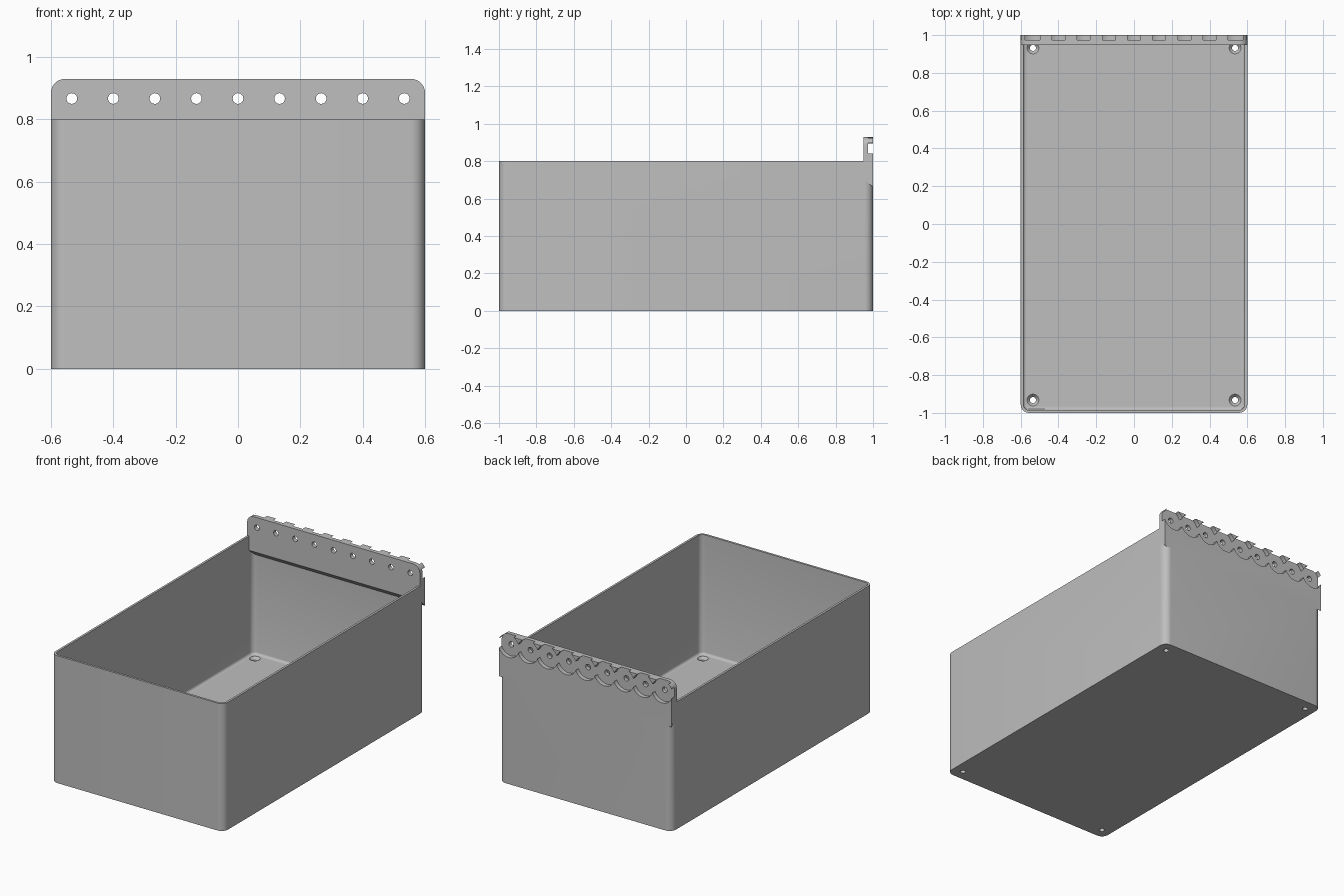
import bpy, bmesh, math
from mathutils import Matrix

if "Cube" in bpy.data.objects:
    bpy.data.objects.remove(bpy.data.objects["Cube"])

grey = bpy.data.materials.new("plain_grey")
grey.use_nodes = True
grey.diffuse_color = (0.52, 0.52, 0.52, 1)
grey.node_tree.nodes["Principled BSDF"].inputs["Base Color"].default_value = grey.diffuse_color


def make(name, bm):
    bmesh.ops.recalc_face_normals(bm, faces=bm.faces)
    mesh = bpy.data.meshes.new(name)
    bm.to_mesh(mesh)
    bm.free()
    mesh.materials.append(grey)
    ob = bpy.data.objects.new(name, mesh)
    bpy.context.collection.objects.link(ob)
    return ob


def rounded_block(name, half_x, half_y, z0, z1, radius, floor_radius=0):
    """Upright block with rounded vertical corners and an optional floor fillet."""
    bm = bmesh.new()
    bmesh.ops.create_cube(bm, size=1, matrix=Matrix.Translation((0, 0, (z0 + z1) / 2))
                          @ Matrix.Diagonal((2 * half_x, 2 * half_y, z1 - z0, 1)))
    upright = [e for e in bm.edges if abs(e.verts[0].co.z - e.verts[1].co.z) > 0.01]
    bmesh.ops.bevel(bm, geom=upright, offset=radius, segments=8, profile=0.5, affect='EDGES')
    if floor_radius:
        low = [e for e in bm.edges if all(v.co.z < z0 + 0.001 for v in e.verts)]
        bmesh.ops.bevel(bm, geom=low, offset=floor_radius, segments=3, profile=0.5, affect='EDGES')
    return make(name, bm)


def cone(name, r1, r2, depth, matrix):
    bm = bmesh.new()
    bmesh.ops.create_cone(bm, cap_ends=True, segments=48, radius1=r1, radius2=r2,
                          depth=depth, matrix=matrix)
    return make(name, bm)


def combine(target, other, operation):
    """Apply a boolean and discard the helper."""
    other.hide_render = True
    mod = target.modifiers.new(operation.lower(), 'BOOLEAN')
    mod.operation, mod.object, mod.solver = operation, other, 'EXACT'
    bpy.context.view_layer.objects.active = target
    bpy.ops.object.modifier_apply(modifier=mod.name)
    bpy.data.objects.remove(other)


# Open box
box = rounded_block("storage_box", 0.6, 1, 0, 0.8, 0.045)
combine(box, rounded_block("cavity", 0.586, 0.986, 0.05, 0.9, 0.031, 0.014), 'DIFFERENCE')

# Thick mounting flange along the back, sloped underneath, rounded at its top ends
bm = bmesh.new()
profile = [(0.948, 0.93), (1, 0.93), (1, 0.66), (0.948, 0.71)]
face = bm.faces.new([bm.verts.new((-0.6, y, z)) for y, z in profile])
side = bmesh.ops.extrude_face_region(bm, geom=[face])["geom"]
bmesh.ops.translate(bm, vec=(1.2, 0, 0), verts=[v for v in side if isinstance(v, bmesh.types.BMVert)])
ends = [e for e in bm.edges if all(v.co.z > 0.92 for v in e.verts)
        and abs(e.verts[0].co.x - e.verts[1].co.x) < 0.01]
bmesh.ops.bevel(bm, geom=ends, offset=0.045, segments=8, profile=0.5, affect='EDGES')
combine(box, make("flange", bm), 'UNION')

# Overlapping round pockets in the rear, each with a through hole
turn = Matrix.Rotation(math.pi / 2, 4, 'X')
for i in range(-4, 5):
    x = i * 0.1333
    pocket = Matrix.Translation((x, 1.023, 0.867)) @ turn
    combine(box, cone("pocket", 0.072, 0.072, 0.1, pocket), 'DIFFERENCE')
    hole = Matrix.Translation((x, 0.97, 0.867)) @ turn
    combine(box, cone("hole", 0.017, 0.017, 0.2, hole), 'DIFFERENCE')

# Countersunk floor holes in the four corners
for x in (-0.535, 0.535):
    for y in (-0.932, 0.932):
        combine(box, cone("hole", 0.016, 0.016, 0.3, Matrix.Translation((x, y, 0))), 'DIFFERENCE')
        sink = Matrix.Translation((x, y, 0.041))
        combine(box, cone("sink", 0.013, 0.033, 0.022, sink), 'DIFFERENCE')

# Smooth rounded corners, keep hard edges
bpy.ops.object.select_all(action='DESELECT')
box.select_set(True)
bpy.context.view_layer.objects.active = box
bpy.ops.object.shade_smooth_by_angle(angle=math.radians(30))
